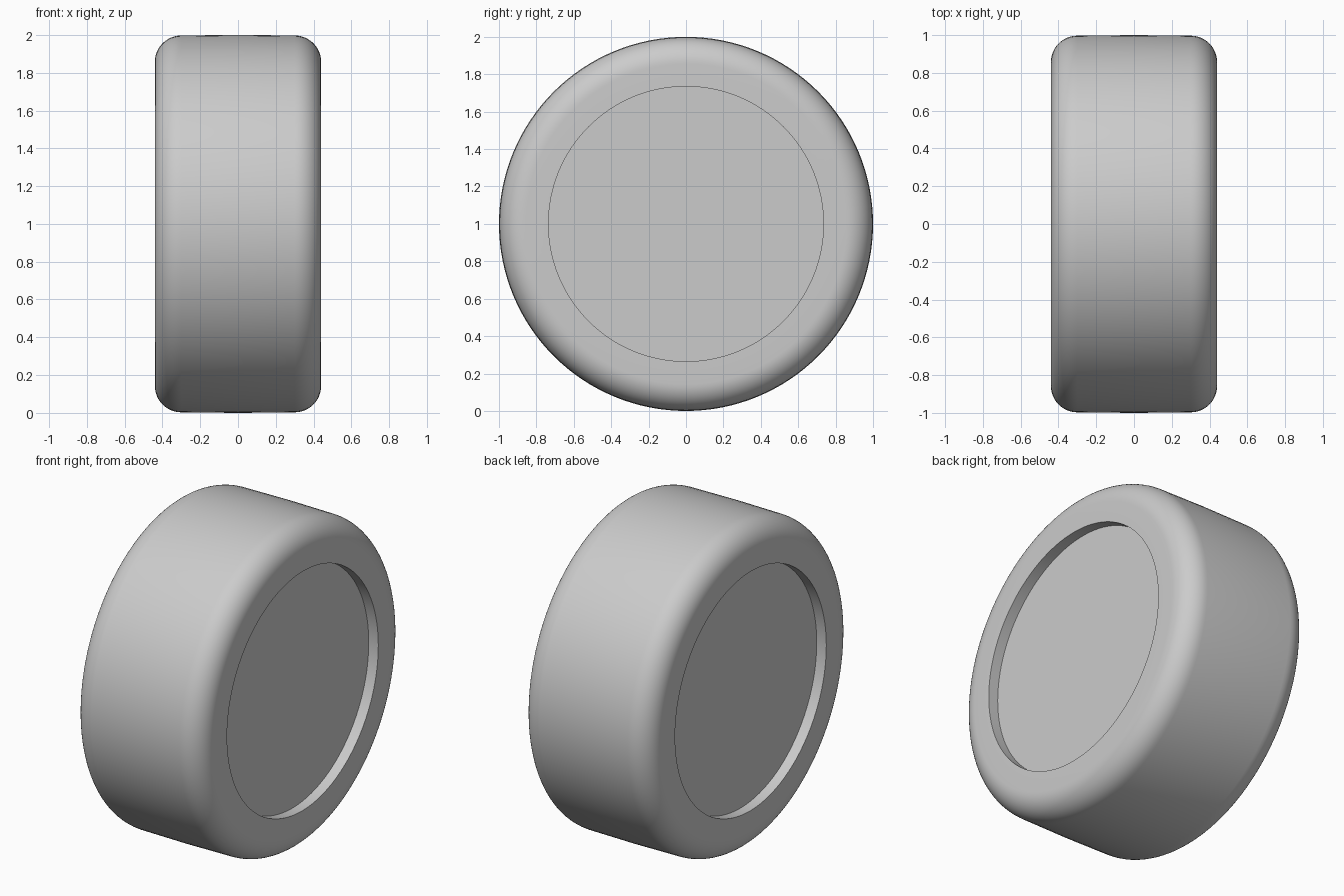
import bpy, bmesh, math
from mathutils import Vector

cube = bpy.data.objects.get("Cube")
if cube:
    bpy.data.objects.remove(cube, do_unlink=True)

RADIUS, HALF_WIDTH = 1.0, 0.44
FILLET, CROWN = 0.14, 0.003
HUB_RADIUS, HUB_DEPTH = 0.735, 0.065
SEGMENTS, FILLET_STEPS = 128, 12

grey = bpy.data.materials.new("light_grey")
grey.use_nodes = True
colour = (0.6, 0.6, 0.6, 1)
grey.diffuse_color = colour
grey.node_tree.nodes["Principled BSDF"].inputs["Base Color"].default_value = colour


def lathe(name, profile):
    """Revolve (x, radius) points around the wheel axle."""
    bm = bmesh.new()
    verts = [bm.verts.new((x, 0, r)) for x, r in profile]
    edges = [bm.edges.new(pair) for pair in zip(verts, verts[1:])]
    bmesh.ops.spin(bm, geom=verts + edges, cent=(0, 0, 0), axis=(1, 0, 0),
                   angle=math.tau, steps=SEGMENTS)
    bmesh.ops.remove_doubles(bm, verts=bm.verts[:], dist=0.0001)
    bmesh.ops.recalc_face_normals(bm, faces=bm.faces[:])
    mesh = bpy.data.meshes.new(name)
    bm.to_mesh(mesh)
    bm.free()
    mesh.materials.append(grey)
    obj = bpy.data.objects.new(name, mesh)
    obj.location = Vector((0, 0, RADIUS))
    bpy.context.collection.objects.link(obj)
    bpy.ops.object.select_all(action='DESELECT')
    obj.select_set(True)
    bpy.context.view_layer.objects.active = obj
    bpy.ops.object.shade_smooth_by_angle(angle=math.radians(30))
    return obj


# Half section: axle, recessed hub face, sidewall, rounded shoulder, tread
floor_x = HALF_WIDTH - HUB_DEPTH
half = [(floor_x, 0), (floor_x, HUB_RADIUS), (HALF_WIDTH, HUB_RADIUS)]
for i in range(FILLET_STEPS + 1):
    a = math.pi / 2 * i / FILLET_STEPS
    half.append((HALF_WIDTH - FILLET + FILLET * math.cos(a),
                 RADIUS - CROWN - FILLET + FILLET * math.sin(a)))

# Mirror the section across the slightly crowned tread
mirrored = [(-x, r) for x, r in reversed(half)]
lathe("wheel", half + [(0, RADIUS)] + mirrored)
